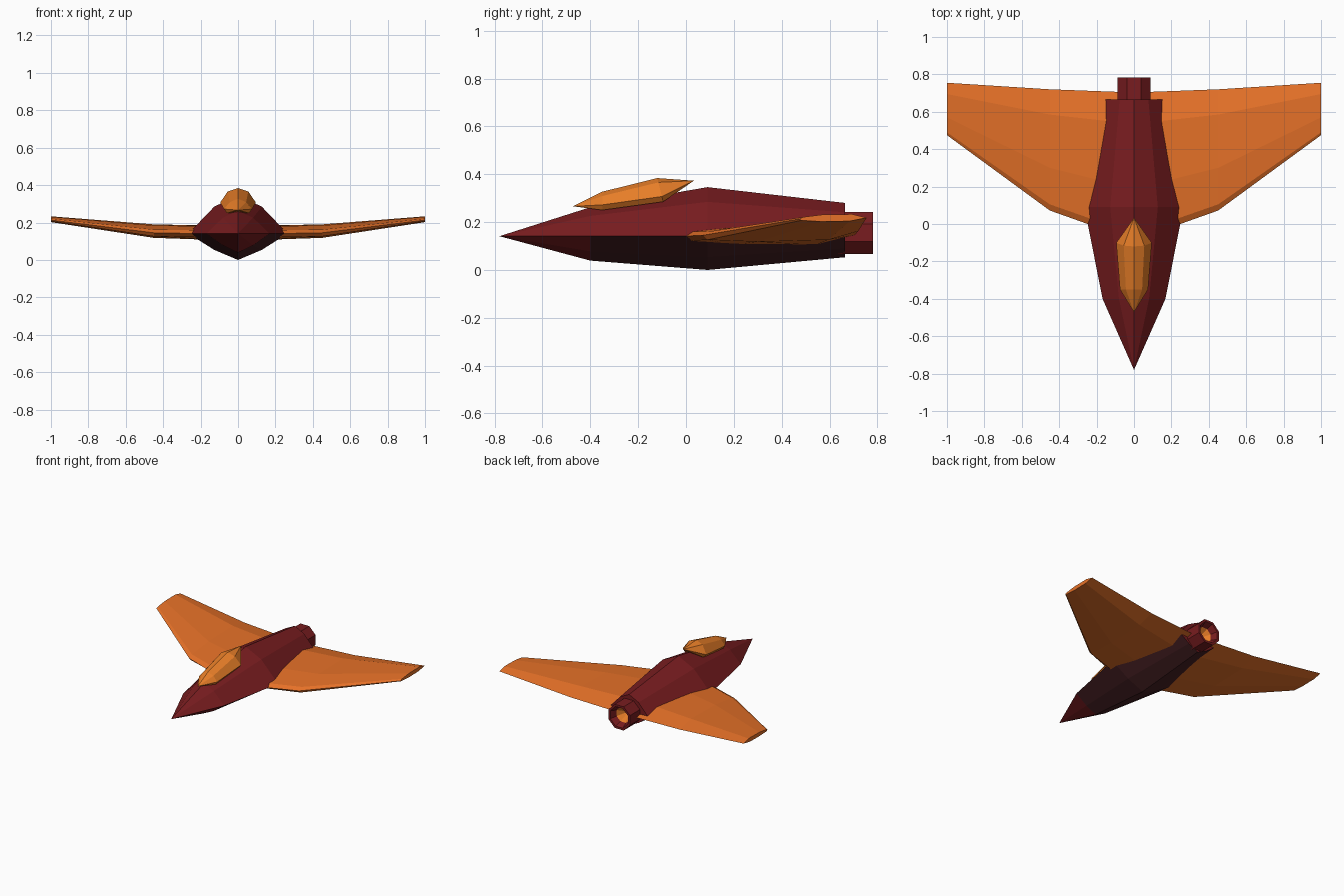
import bpy, bmesh, math

cube = bpy.data.objects.get("Cube")
if cube:
    bpy.data.objects.remove(cube, do_unlink=True)


def material(name, color):
    m = bpy.data.materials.new(name)
    m.use_nodes = True
    m.diffuse_color = (*color, 1)
    m.node_tree.nodes["Principled BSDF"].inputs["Base Color"].default_value = (*color, 1)
    return m


hull_red = material("hull_red", (0.19, 0.012, 0.014))
belly_dark = material("belly_dark", (0.06, 0.014, 0.016))
wing_orange = material("wing_orange", (0.79, 0.165, 0.021))
canopy_amber = material("canopy_amber", (0.83, 0.215, 0.022))


def loft(name, rings, mats, accent=lambda face: False):
    """Bridge closed rings of points; a ring of one point makes a tip.
    Faces for which accent is true take the second material."""
    bm = bmesh.new()
    vs = [[bm.verts.new(p) for p in ring] for ring in rings]
    for a, b in zip(vs, vs[1:]):
        n = max(len(a), len(b))
        for i in range(n):
            j = (i + 1) % n
            if len(a) == 1:
                bm.faces.new((a[0], b[i], b[j]))
            elif len(b) == 1:
                bm.faces.new((a[i], b[0], a[j]))
            else:
                bm.faces.new((a[i], b[i], b[j], a[j]))
    for ring in (vs[0], vs[-1]):
        if len(ring) > 1:
            bm.faces.new(ring)
    bmesh.ops.recalc_face_normals(bm, faces=bm.faces)
    for f in bm.faces:
        f.material_index = int(accent(f))
    mesh = bpy.data.meshes.new(name)
    bm.to_mesh(mesh)
    bm.free()
    for m in mats:
        mesh.materials.append(m)
    ob = bpy.data.objects.new(name, mesh)
    bpy.context.collection.objects.link(ob)
    return ob


# Fuselage: eight-sided diamond sections, dark belly behind the nose cone
def hull_ring(y, w, bottom, mid, top):
    up, down = top - mid, mid - bottom
    half = [(0, top), (0.48 * w, mid + 0.7 * up), (w, mid),
            (0.48 * w, mid - 0.62 * down), (0, bottom)]
    full = half + [(-x, z) for x, z in half[3:0:-1]]
    return [(x, y, z) for x, z in full]


loft("fuselage", [
    [(0, -0.78, 0.141)],
    hull_ring(-0.4, 0.168, 0.039, 0.141, 0.262),
    hull_ring(0.09, 0.265, 0.0, 0.141, 0.346),
    hull_ring(0.665, 0.16, 0.053, 0.15, 0.28),
], [hull_red, belly_dark],
    accent=lambda f: f.normal.z < -0.1 and f.calc_center_median().y > -0.4)


# Canopy: faceted teardrop resting on the fuselage
def canopy_ring(y, w, bottom, top):
    half = [(0, top), (0.58 * w, top - 0.018), (w, bottom + 0.022), (0.8 * w, bottom)]
    full = half + [(-x, z) for x, z in half[3:0:-1]]
    return [(x, y + 0.25 * (top - z) * (1 if y > -0.2 else 0), z) for x, z in full]


loft("canopy", [
    [(0, -0.472, 0.266)],
    canopy_ring(-0.35, 0.075, 0.25, 0.327),
    canopy_ring(-0.12, 0.095, 0.285, 0.384),
    [(0, 0.033, 0.373)],
], [canopy_amber])


# Wings: swept, bevelled leading edge, sharp trailing edge
stations = [
    (0.05, [(-0.07, 0.138), (-0.035, 0.158), (0.2, 0.179), (0.54, 0.182),
            (0.705, 0.146), (0.54, 0.104), (0.2, 0.104), (-0.03, 0.118)]),
    (0.45, [(0.072, 0.145), (0.105, 0.162), (0.3, 0.184), (0.585, 0.19),
            (0.72, 0.162), (0.595, 0.126), (0.3, 0.118), (0.09, 0.126)]),
    (1.0, [(0.475, 0.213), (0.49, 0.221), (0.57, 0.231), (0.695, 0.233),
           (0.755, 0.218), (0.685, 0.204), (0.57, 0.202), (0.482, 0.207)]),
]
for side, name in ((1, "left_wing"), (-1, "right_wing")):
    loft(name, [[(side * x, y, z) for y, z in prof] for x, prof in stations],
         [wing_orange])


# Exhaust nozzle: octagonal tube with a recessed glowing core
def octagon(y, r):
    return [(r * math.cos(a), y, 0.155 + r * math.sin(a))
            for a in (math.pi * (i + 0.5) / 4 for i in range(8))]


core = (0, 0.67, 0.155)
loft("exhaust_nozzle", [
    octagon(0.62, 0.095), octagon(0.782, 0.095), octagon(0.782, 0.078),
    octagon(0.735, 0.058), [core],
], [hull_red, canopy_amber],
    accent=lambda f: any(v.co.y > 0.65 and abs(v.co.x) < 0.001 for v in f.verts))
